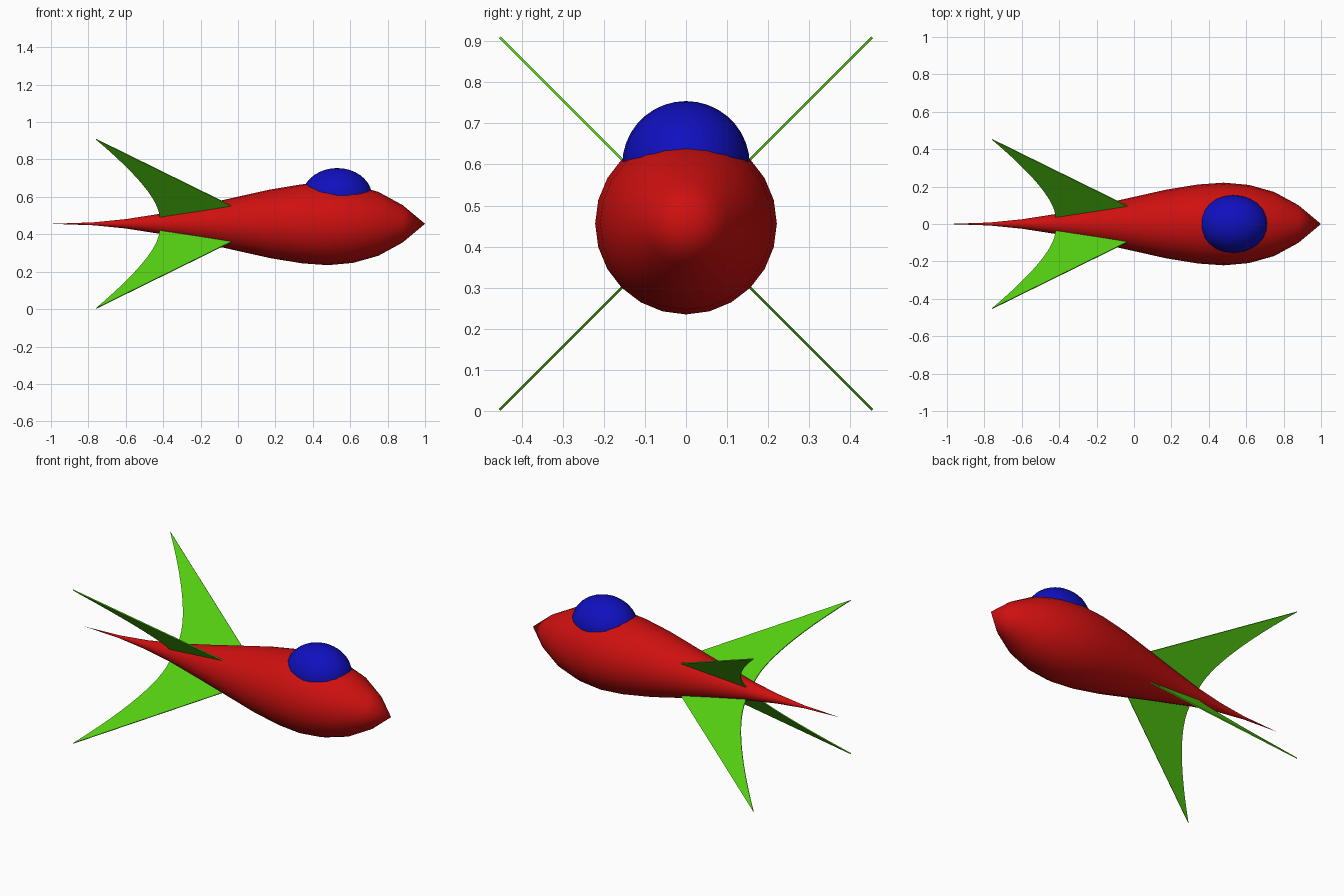
import bpy, bmesh
from math import pi, radians
from mathutils import Matrix, Vector

AXIS_Z = 0.456

cube = bpy.data.objects.get("Cube")
if cube:
    bpy.data.objects.remove(cube, do_unlink=True)


def material(name, rgb):
    mat = bpy.data.materials.new(name)
    mat.use_nodes = True
    mat.diffuse_color = (*rgb, 1)
    bsdf = mat.node_tree.nodes["Principled BSDF"]
    bsdf.inputs["Base Color"].default_value = (*rgb, 1)
    return mat


def finish(bm, name, mat, smooth=True):
    bmesh.ops.recalc_face_normals(bm, faces=bm.faces)
    mesh = bpy.data.meshes.new(name)
    bm.to_mesh(mesh)
    bm.free()
    mesh.materials.append(mat)
    obj = bpy.data.objects.new(name, mesh)
    bpy.context.collection.objects.link(obj)
    if smooth:
        bpy.ops.object.select_all(action='DESELECT')
        obj.select_set(True)
        bpy.context.view_layer.objects.active = obj
        bpy.ops.object.shade_smooth_by_angle(angle=radians(35))
    return obj


red = material("hull red", (0.62, 0.005, 0.005))
blue = material("canopy blue", (0.005, 0.005, 0.52))
green = material("fin green", (0.09, 0.62, 0.006))

# Hull: teardrop profile (x, radius) spun about the long axis
profile = [(1, 0), (0.88, 0.1), (0.75, 0.171), (0.615, 0.209), (0.48, 0.221),
           (0.34, 0.211), (0.17, 0.183), (0, 0.145), (-0.2, 0.1),
           (-0.42, 0.053), (-0.6, 0.025), (-0.77, 0.008), (-1, 0)]
bm = bmesh.new()
verts = [bm.verts.new((x, 0, r)) for x, r in profile]
edges = [bm.edges.new(pair) for pair in zip(verts, verts[1:])]
bmesh.ops.spin(bm, geom=verts + edges, cent=(0, 0, 0), axis=(1, 0, 0),
               angle=2 * pi, steps=24)
bmesh.ops.remove_doubles(bm, verts=bm.verts, dist=0.0005)
hull = finish(bm, "hull", red)
hull.location.z = AXIS_Z

# Canopy: stretched dome set into the top of the hull
bm = bmesh.new()
bmesh.ops.create_uvsphere(bm, u_segments=24, v_segments=18, radius=1)
bmesh.ops.scale(bm, vec=(0.188, 0.155, 0.154), verts=bm.verts)
canopy = finish(bm, "canopy", blue)
canopy.location = (0.53, 0, 0.6)

# Fins: swept outline with a curved trailing edge, on the four diagonals
ROOT2 = 2 ** 0.5
TIP = Vector((-0.76, 0.453))
ROOT = Vector((-0.42, 0.04))
BEND = Vector((-0.425, 0.17))
trailing = []
for i in range(13):
    t = i / 12
    trailing.append(TIP * (1 - t) ** 2 + BEND * 2 * t * (1 - t) + ROOT * t * t)
outline = trailing + [Vector((-0.42, 0)), Vector((0.1, 0.03))]

for i, name in enumerate(["upper_left", "upper_right", "lower_right", "lower_left"]):
    bm = bmesh.new()
    face = bm.faces.new([bm.verts.new((p.x, p.y * ROOT2, -0.003)) for p in outline])
    ext = bmesh.ops.extrude_face_region(bm, geom=[face])
    top = [v for v in ext["geom"] if isinstance(v, bmesh.types.BMVert)]
    bmesh.ops.translate(bm, vec=(0, 0, 0.006), verts=top)
    bmesh.ops.transform(bm, matrix=Matrix.Rotation(pi / 4 + i * pi / 2, 4, 'X'),
                        verts=bm.verts)
    fin = finish(bm, name + "_fin", green, smooth=False)
    fin.location.z = AXIS_Z
